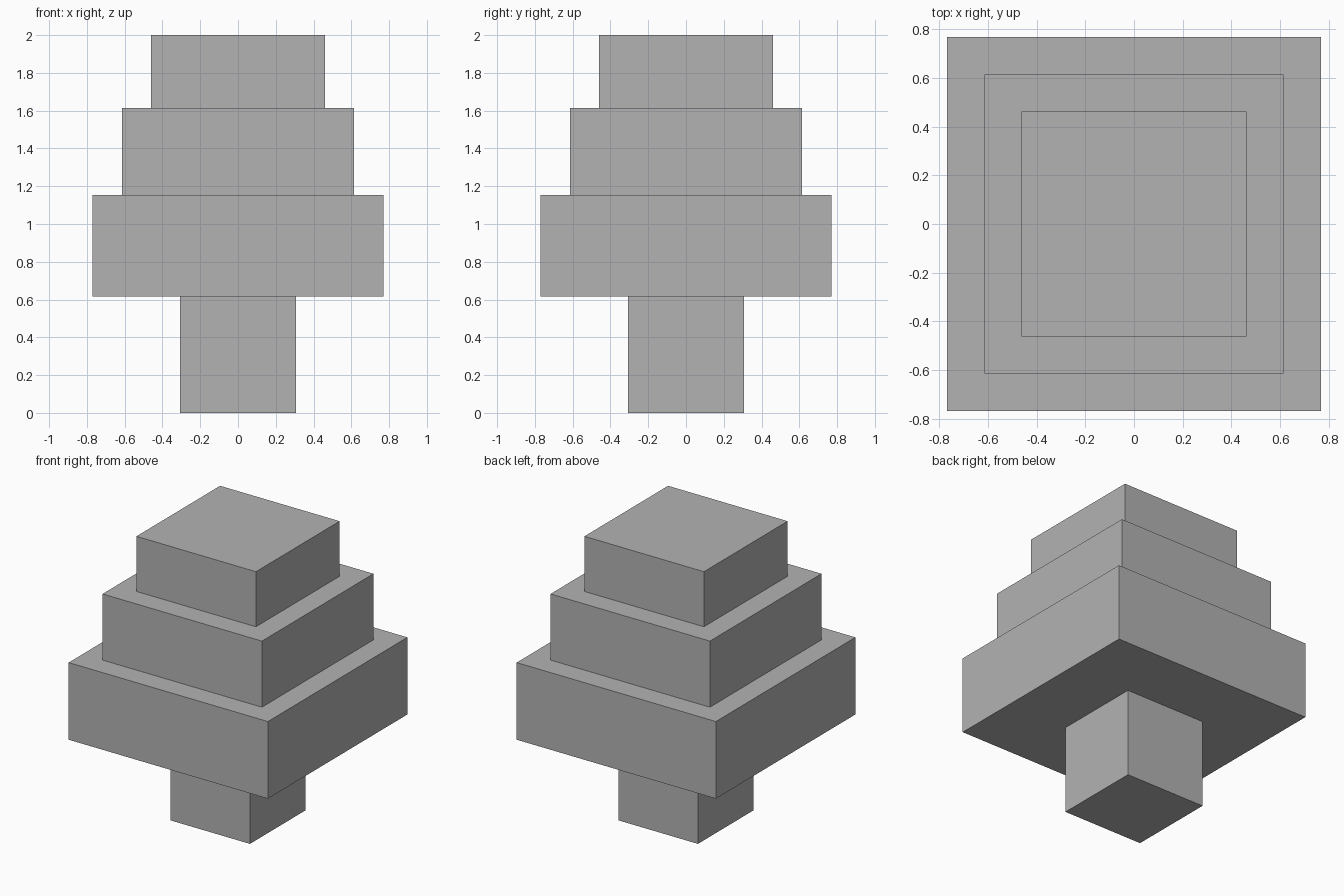
import bpy

# Remove the default cube
cube = bpy.data.objects.get("Cube")
if cube:
    bpy.data.objects.remove(cube, do_unlink=True)

# Single plain grey
GREY = (0.45, 0.45, 0.45, 1.0)
grey = bpy.data.materials.new("plain_grey")
grey.use_nodes = True
grey.diffuse_color = GREY
shader = next(n for n in grey.node_tree.nodes if n.type == 'BSDF_PRINCIPLED')
shader.inputs["Base Color"].default_value = GREY

UNIT = 2 / 26  # the tree is 26 modules tall


def add_block(name, width, bottom, height):
    """Square block given in modules, centred on the vertical axis."""
    bpy.ops.mesh.primitive_cube_add(size=1, location=(0, 0, (bottom + height / 2) * UNIT))
    block = bpy.context.object
    block.name = name
    block.scale = (width * UNIT, width * UNIT, height * UNIT)
    bpy.ops.object.transform_apply(location=False, rotation=False, scale=True)
    block.data.materials.append(grey)


# Trunk and three shrinking foliage tiers, stacked upwards: name, width, height
bottom = 0
for name, width, height in (
    ("trunk", 8, 8),
    ("lower_foliage", 20, 7),
    ("middle_foliage", 16, 6),
    ("upper_foliage", 12, 5),
):
    add_block(name, width, bottom, height)
    bottom += height
